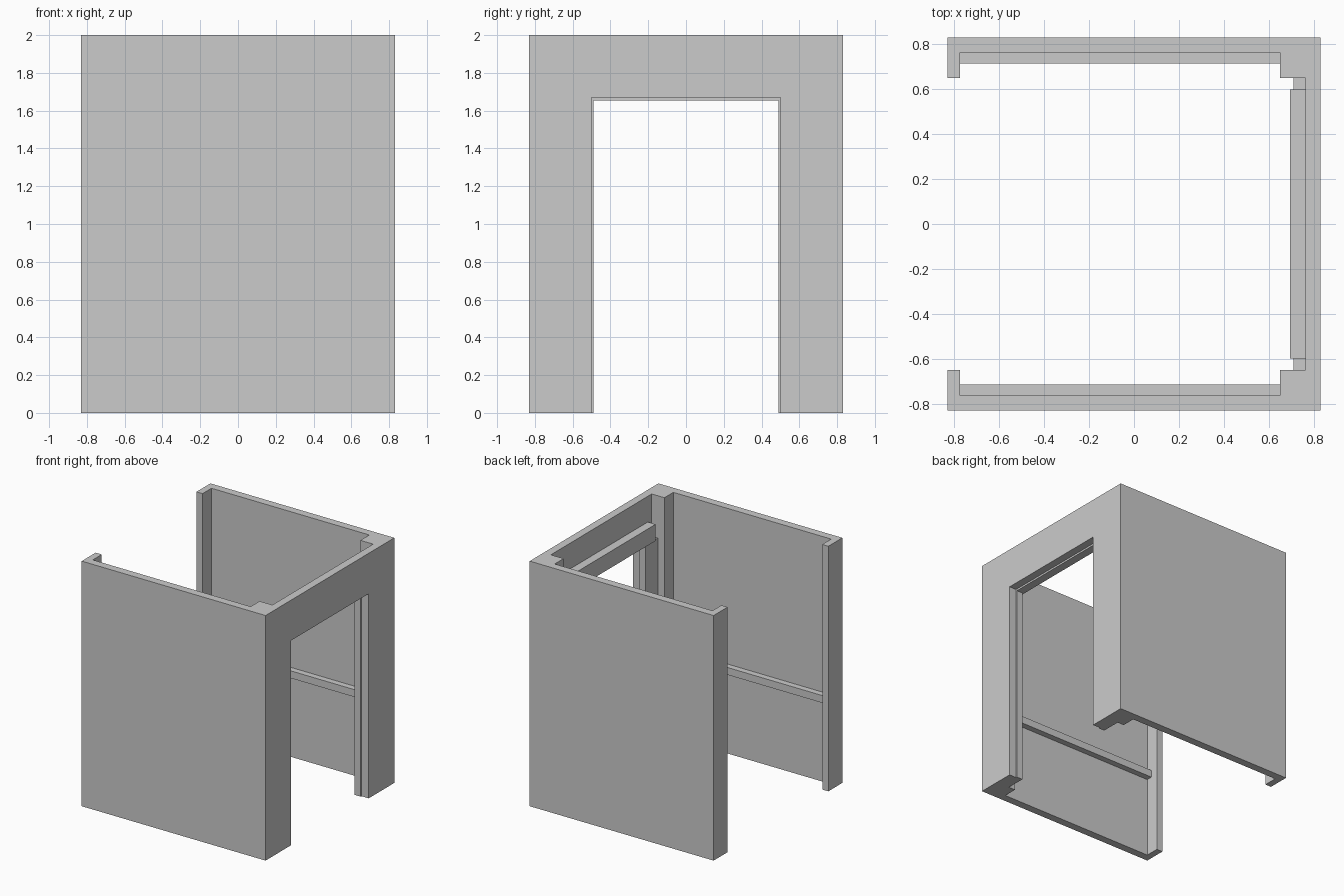
import bpy
import bmesh

if "Cube" in bpy.data.objects:
    bpy.data.objects.remove(bpy.data.objects["Cube"], do_unlink=True)

GREY = (0.6, 0.6, 0.6, 1.0)
plaster = bpy.data.materials.new("plain_grey")
plaster.use_nodes = True
plaster.diffuse_color = GREY
bsdf = next(n for n in plaster.node_tree.nodes if n.type == "BSDF_PRINCIPLED")
bsdf.inputs["Base Color"].default_value = GREY


def prism(name, outline, bottom, top):
    """Extrude a plan outline between two heights."""
    bm = bmesh.new()
    base = bm.faces.new([bm.verts.new((x, y, bottom)) for x, y in outline])
    grown = bmesh.ops.extrude_face_region(bm, geom=[base])
    rising = [v for v in grown["geom"] if isinstance(v, bmesh.types.BMVert)]
    bmesh.ops.translate(bm, verts=rising, vec=(0, 0, top - bottom))
    bmesh.ops.recalc_face_normals(bm, faces=bm.faces)
    mesh = bpy.data.meshes.new(name)
    bm.to_mesh(mesh)
    bm.free()
    mesh.materials.append(plaster)
    obj = bpy.data.objects.new(name, mesh)
    bpy.context.collection.objects.link(obj)
    return obj


def box(name, x, y, z):
    outline = [(x[0], y[0]), (x[1], y[0]), (x[1], y[1]), (x[0], y[1])]
    return prism(name, outline, *z)


HALF = 0.83        # outer half width
INNER = 0.765      # inner wall face
POST = 0.65        # inner edge of the corner posts
END = -0.775       # inner face of the end returns
HEIGHT = 2.0
DOOR_HALF = 0.5
DOOR_TOP = 1.67
FRAME_TOP = 1.655

# Walls: half of the plan, mirrored to close the outline
half_plan = [(HALF, HALF), (-HALF, HALF), (-HALF, POST), (END, POST),
             (END, INNER), (POST, INNER), (POST, POST), (INNER, POST)]
plan = half_plan + [(x, -y) for x, y in reversed(half_plan)]
walls = prism("walls", plan, 0, HEIGHT)

# Doorway opening
cutter = box("doorway_cutter", (INNER - 0.1, HALF + 0.1),
             (-DOOR_HALF, DOOR_HALF), (-0.1, DOOR_TOP))
cutter.hide_render = True
cut = walls.modifiers.new("doorway", "BOOLEAN")
cut.operation = "DIFFERENCE"
cut.solver = "EXACT"
cut.object = cutter
bpy.context.view_layer.objects.active = walls
bpy.ops.object.modifier_apply(modifier=cut.name)
bpy.data.objects.remove(cutter, do_unlink=True)

# Door frame: header bar resting on two jambs
box("door_header", (0.695, INNER), (-0.6, 0.6), (FRAME_TOP, 1.79))

for side, s in (("back", 1), ("front", -1)):
    box(side + "_door_jamb", (0.71, INNER),
        sorted((s * 0.49, s * POST)), (0, FRAME_TOP))
    # Rail along the inside of each side wall
    box(side + "_wall_rail", (END, POST),
        sorted((s * 0.715, s * INNER)), (0.67, 0.73))
